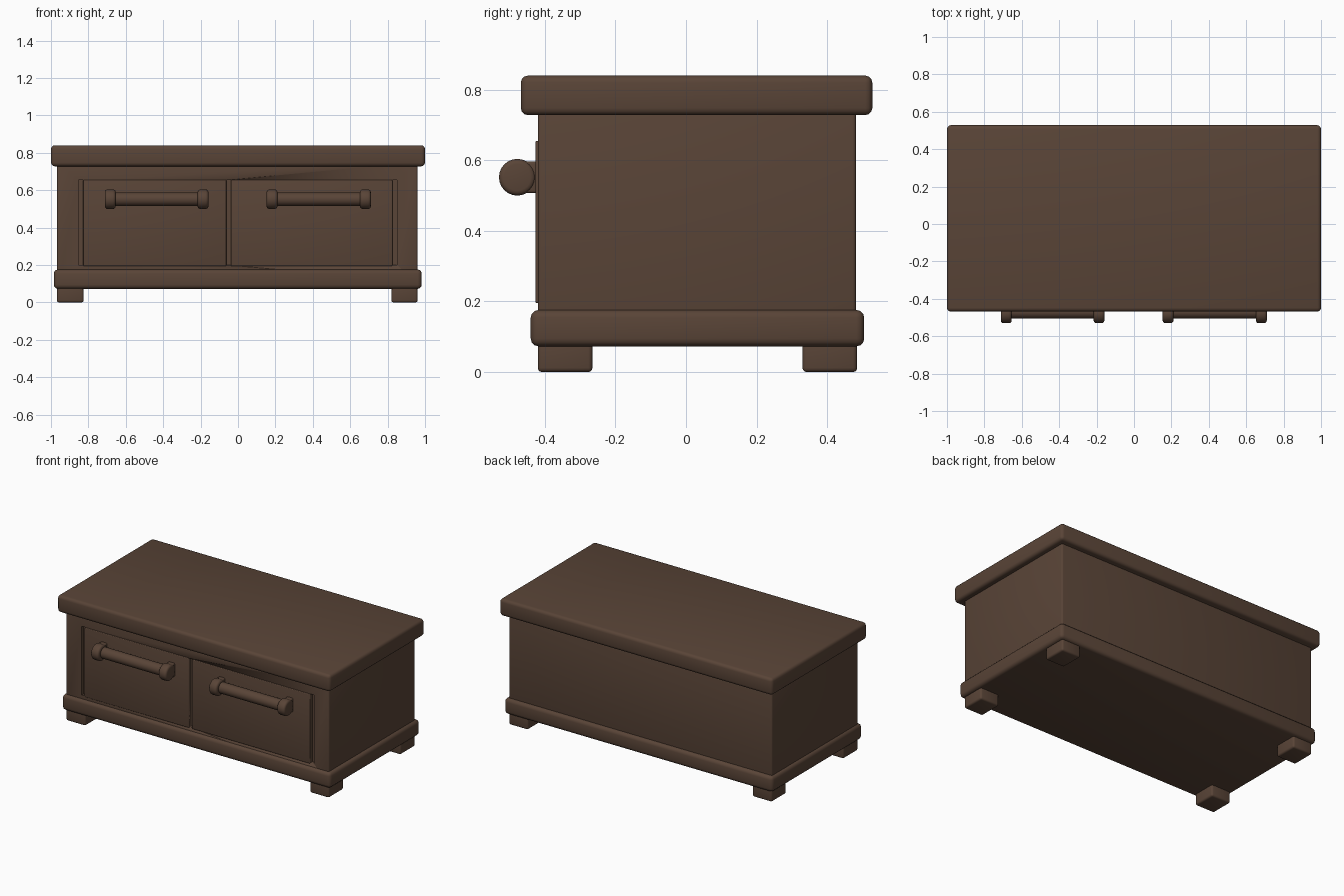
import bpy, math

if "Cube" in bpy.data.objects:
    bpy.data.objects.remove(bpy.data.objects["Cube"])

wood = bpy.data.materials.new("dark brown wood")
wood.diffuse_color = (0.1, 0.058, 0.038, 1)
wood.use_nodes = True
wood.node_tree.nodes["Principled BSDF"].inputs["Base Color"].default_value = wood.diffuse_color


def finish(ob, bevel, segments=3):
    ob.data.materials.append(wood)
    if bevel:
        m = ob.modifiers.new("Bevel", "BEVEL")
        m.width, m.segments = bevel, segments
        m.limit_method = 'ANGLE'
        bpy.ops.object.modifier_apply(modifier=m.name)
    bpy.ops.object.shade_smooth_by_angle(angle=math.radians(40))
    return ob


def box(name, x, y, z, bevel=0.01):
    """Rounded box from (min, max) pairs."""
    bpy.ops.mesh.primitive_cube_add(size=1, location=[(a + b) / 2 for a, b in (x, y, z)])
    ob = bpy.context.object
    ob.name = name
    ob.scale = [b - a for a, b in (x, y, z)]
    bpy.ops.object.transform_apply(location=False, rotation=False, scale=True)
    return finish(ob, bevel)


def rod(name, x0, x1, y, z, r, bevel=0.0, sides=24):
    """Cylinder along x."""
    bpy.ops.mesh.primitive_cylinder_add(vertices=sides, radius=r, depth=x1 - x0,
                                        location=((x0 + x1) / 2, y, z),
                                        rotation=(0, math.pi / 2, 0))
    bpy.context.object.name = name
    return finish(bpy.context.object, bevel)


# Main volumes
box("lid", (-1.0, 1.0), (-0.468, 0.528), (0.728, 0.84), 0.02)
body = box("body", (-0.967, 0.96), (-0.42, 0.482), (0.1, 0.76), 0.01)
box("base_moulding", (-0.985, 0.982), (-0.44, 0.505), (0.073, 0.176), 0.022)

# Four feet
for sx, fx in (("left", (-0.968, -0.825)), ("right", (0.82, 0.96))):
    for sy, fy in (("front", (-0.42, -0.265)), ("back", (0.33, 0.485))):
        box(f"{sy}_{sx}_foot", fx, fy, (0.0, 0.11), 0.012)

# Upright grooves at the drawer edges, cut into the body
for i, gx in enumerate((-0.84, -0.05, 0.838)):
    cutter = box(f"groove_cutter_{i}", (gx - 0.012, gx + 0.012), (-0.46, -0.402), (0.2, 0.655), 0)
    cutter.hide_render = True
    cutter.hide_set(True)
    m = body.modifiers.new("Groove", "BOOLEAN")
    m.operation, m.solver, m.object = 'DIFFERENCE', 'EXACT', cutter

# Drawer fronts with bar handles and rounded end knobs
for side, px, hx in (("left", (-0.828, -0.062), (-0.712, -0.158)),
                     ("right", (-0.038, 0.826), (0.153, 0.71))):
    box(f"{side}_drawer_front", px, (-0.427, -0.41), (0.195, 0.655), 0.005)
    rod(f"{side}_handle_bar", hx[0] + 0.02, hx[1] - 0.02, -0.47, 0.552, 0.036)
    for k, (a, b) in enumerate(((hx[0], hx[0] + 0.058), (hx[1] - 0.058, hx[1]))):
        rod(f"{side}_handle_knob_{k}", a, b, -0.478, 0.552, 0.052, 0.014)
        box(f"{side}_handle_mount_{k}", (a + 0.006, b - 0.006), (-0.475, -0.415), (0.507, 0.597), 0.008)
